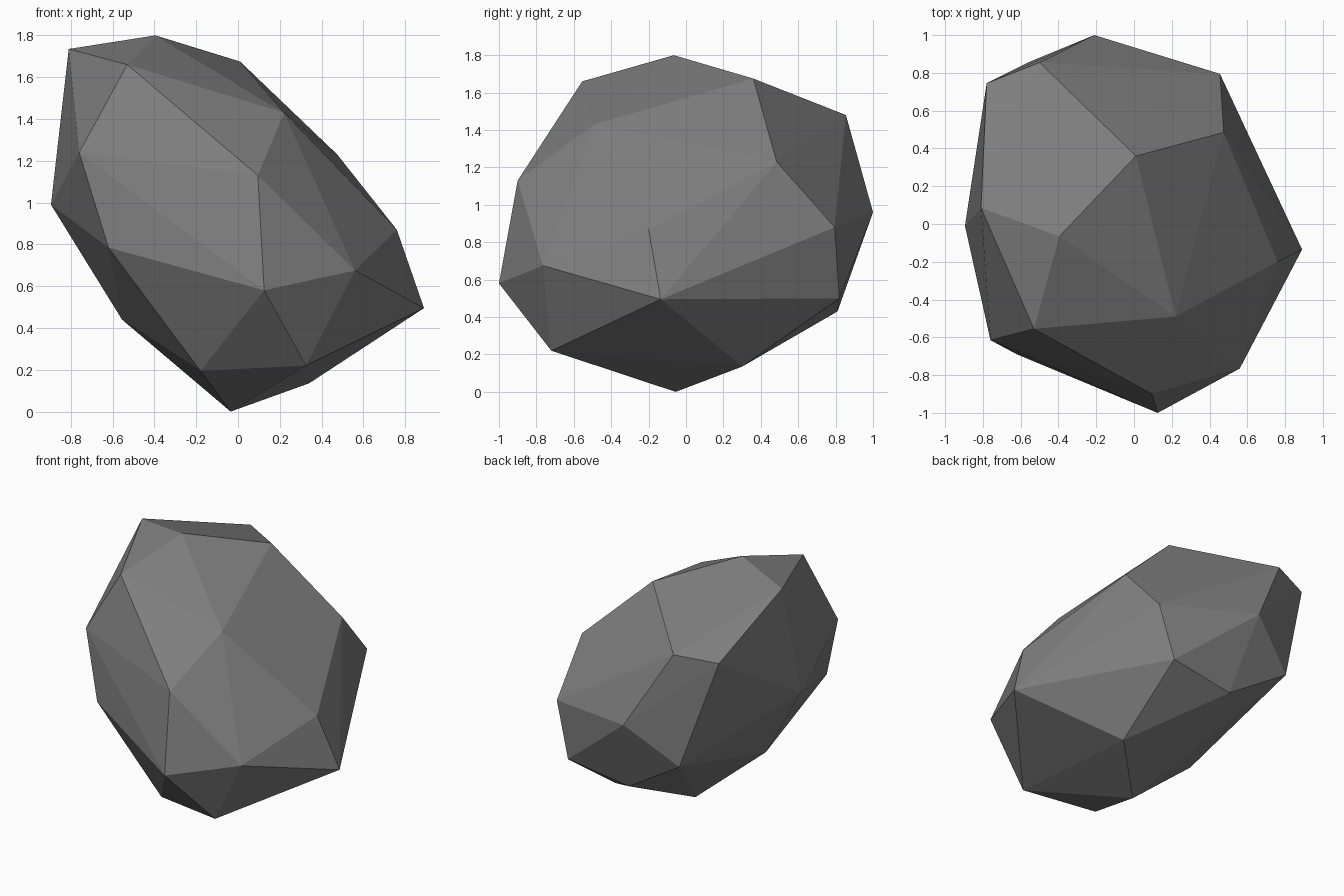
import bpy, bmesh

if "Cube" in bpy.data.objects:
    bpy.data.objects.remove(bpy.data.objects["Cube"])

# Corner points of the faceted boulder, in rings from crown to foot
crown = [(-.81, .085, 1.735), (-.395, -.065, 1.8), (.01, .36, 1.675), (-.53, -.555, 1.66)]
shoulder = [(.22, -.49, 1.43), (.475, .485, 1.23), (-.50, .855, 1.48), (-.78, .745, 1.45),
            (-.76, -.615, 1.24), (.095, -.90, 1.13)]
waist = [(-.895, -.01, .99), (-.62, -.69, .785), (.76, -.20, .87), (.455, .795, .88), (-.21, 1, .96),
         (-.55, .86, .70), (.56, -.765, .675), (.125, -1, .58)]
foot = [(.89, -.135, .495), (.35, .82, .50), (-.12, .81, .43), (-.555, -.10, .44),
        (.325, -.72, .22), (-.18, -.60, .195), (.34, .30, .135), (-.035, -.055, 0)]

# Wrap a convex shell around the points
bm = bmesh.new()
for p in crown + shoulder + waist + foot:
    bm.verts.new(p)
bmesh.ops.convex_hull(bm, input=bm.verts[:])
bmesh.ops.delete(bm, geom=[v for v in bm.verts if not v.link_faces], context='VERTS')
bmesh.ops.recalc_face_normals(bm, faces=bm.faces[:])
mesh = bpy.data.meshes.new("boulder")
bm.to_mesh(mesh)
bm.free()

# One flat grey stone colour
mat = bpy.data.materials.new("grey stone")
mat.diffuse_color = (.21, .21, .21, 1)
mat.use_nodes = True
mat.node_tree.nodes["Principled BSDF"].inputs["Base Color"].default_value = mat.diffuse_color
mesh.materials.append(mat)
boulder = bpy.data.objects.new("boulder", mesh)
bpy.context.collection.objects.link(boulder)
